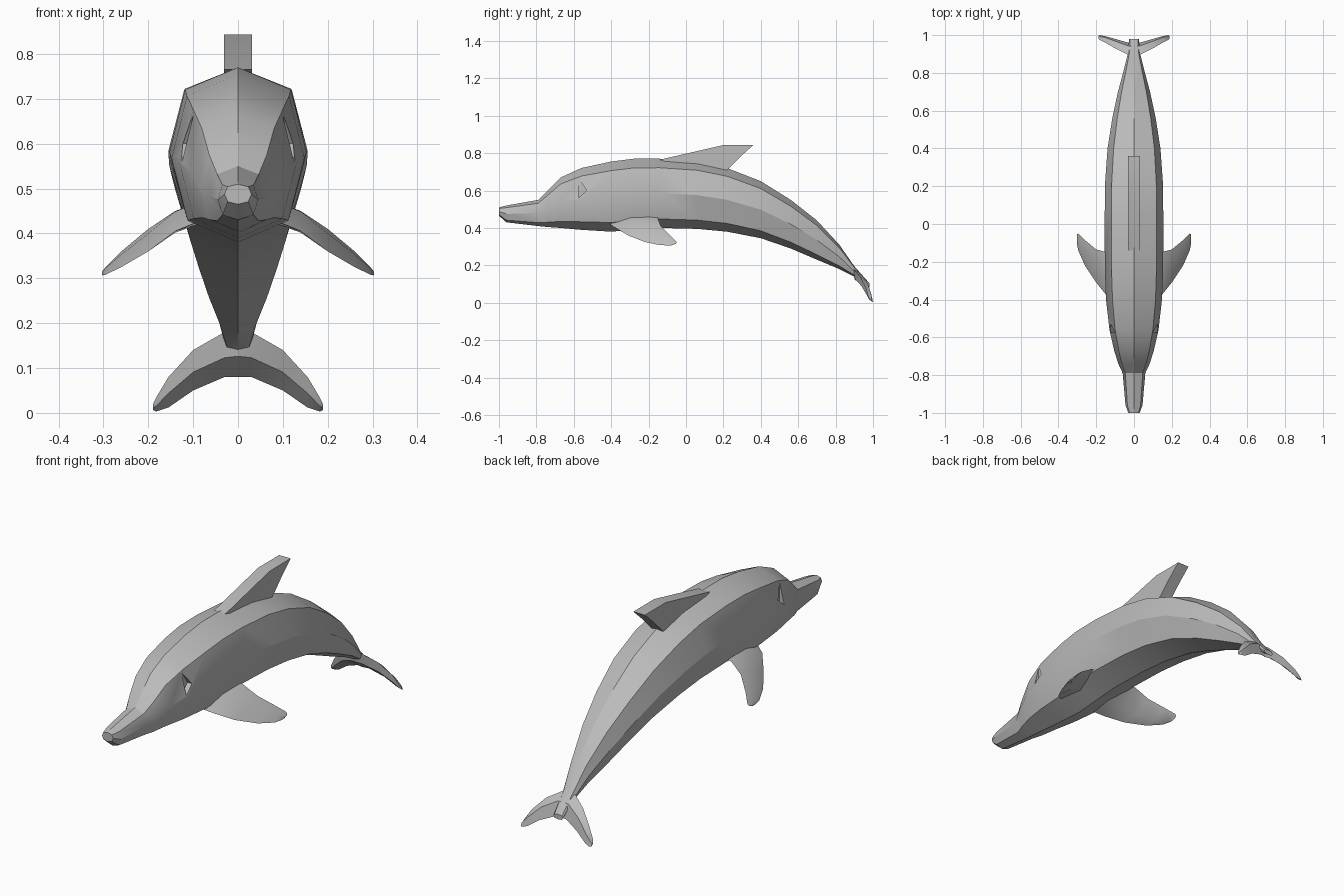
import bpy
import bmesh
from math import radians
from mathutils import Vector

if "Cube" in bpy.data.objects:
    bpy.data.objects.remove(bpy.data.objects["Cube"])

# One plain grey skin
skin = bpy.data.materials.new("grey_skin")
skin.use_nodes = True
GREY = (0.5, 0.5, 0.5, 1)
skin.diffuse_color = GREY
skin.node_tree.nodes["Principled BSDF"].inputs["Base Color"].default_value = GREY


def loft(name, rings):
    """Skin a row of equal-sized rings and close both ends."""
    bm = bmesh.new()
    rows = [[bm.verts.new(p) for p in ring] for ring in rings]
    for a, b in zip(rows, rows[1:]):
        for i in range(len(a)):
            j = (i + 1) % len(a)
            bm.faces.new((a[i], a[j], b[j], b[i]))
    bm.faces.new(rows[0])
    bm.faces.new(rows[-1])
    bmesh.ops.recalc_face_normals(bm, faces=bm.faces)
    mesh = bpy.data.meshes.new(name)
    bm.to_mesh(mesh)
    bm.free()
    mesh.materials.append(skin)
    obj = bpy.data.objects.new(name, mesh)
    bpy.context.collection.objects.link(obj)
    return obj


def activate(obj):
    bpy.ops.object.select_all(action='DESELECT')
    obj.select_set(True)
    bpy.context.view_layer.objects.active = obj


def smooth(obj):
    activate(obj)
    bpy.ops.object.shade_smooth_by_angle(angle=radians(30))


def body_ring(y, w, top, low):
    """Eight-sided section: ridge, shoulders, flanks, belly edges, keel."""
    h = top - low
    half = [(0.77 * w, top - 0.13 * h), (w, low + 0.5 * h), (0.76 * w, low + 0.13 * h)]
    pts = [(0, top)] + half + [(0, low)] + [(-x, z) for x, z in reversed(half)]
    return [(x, y, z) for x, z in pts]


# Body stations: y, half width, ridge height, keel height
stations = [
    (-1, .03, .51, .465), (-.96, .045, .52, .43), (-.79, .06, .55, .41),
    (-.74, .083, .6, .405), (-.67, .105, .67, .4), (-.56, .13, .72, .39),
    (-.4, .148, .755, .38), (-.28, .153, .77, .39), (-.14, .155, .77, .4),
    (.06, .155, .755, .395), (.22, .153, .72, .38), (.4, .14, .65, .345),
    (.56, .115, .55, .29), (.7, .085, .44, .23), (.82, .053, .31, .18),
    (.9, .033, .195, .14), (.98, .026, .105, .08),
]
body = loft("body", [body_ring(*s) for s in stations])

# Small wedge-shaped eye sockets
socket = [(-.575, .665), (-.575, .56), (-.53, .6)]
for s in (1, -1):
    cutter = loft("eye_cutter", [[(s * x, y, z) for y, z in socket] for x in (.1, .2)])
    cutter.hide_render = True
    cut = body.modifiers.new("eye_socket", 'BOOLEAN')
    cut.operation = 'DIFFERENCE'
    cut.object = cutter
    activate(body)
    bpy.ops.object.modifier_apply(modifier=cut.name)
    bpy.data.objects.remove(cutter)
smooth(body)

# Dorsal fin: swept slab
fin = [(-.14, .765), (.2, .843), (.36, .843), (.29, .78), (.22, .71), (.05, .7)]
smooth(loft("dorsal_fin", [[(x, y, z) for y, z in fin] for x in (-.031, .031)]))


def blade(name, side, sections):
    """Lens-shaped fin from x, leading (y, z), trailing (y, z), half thickness."""
    rings = []
    for x, lead, trail, t in sections:
        a, b = Vector((x, *lead)), Vector((x, *trail))
        d = (b - a).normalized()
        n = Vector((0, -d.z, d.y)) * t
        mid = a.lerp(b, 0.45)
        rings.append([(side * p.x, p.y, p.z) for p in (a, mid + n, b, mid - n)])
    smooth(loft(name, rings))


flipper = [
    (.08, (-.42, .43), (-.15, .47), .025),
    (.14, (-.385, .405), (-.15, .45), .024),
    (.2, (-.31, .36), (-.135, .41), .018),
    (.26, (-.22, .325), (-.085, .36), .013),
    (.295, (-.14, .308), (-.05, .325), .008),
    (.303, (-.1, .307), (-.055, .315), .004),
]
fluke = [
    (0, (.89, .185), (.955, .08), .022),
    (.03, (.895, .18), (.96, .08), .022),
    (.1, (.93, .14), (.98, .05), .018),
    (.155, (.962, .08), (.995, .012), .013),
    (.182, (.975, .035), (1, .003), .008),
    (.189, (.983, .02), (.995, .006), .004),
]
for label, s in (("left", 1), ("right", -1)):
    blade(label + "_flipper", s, flipper)
    blade(label + "_tail_fluke", s, fluke)
